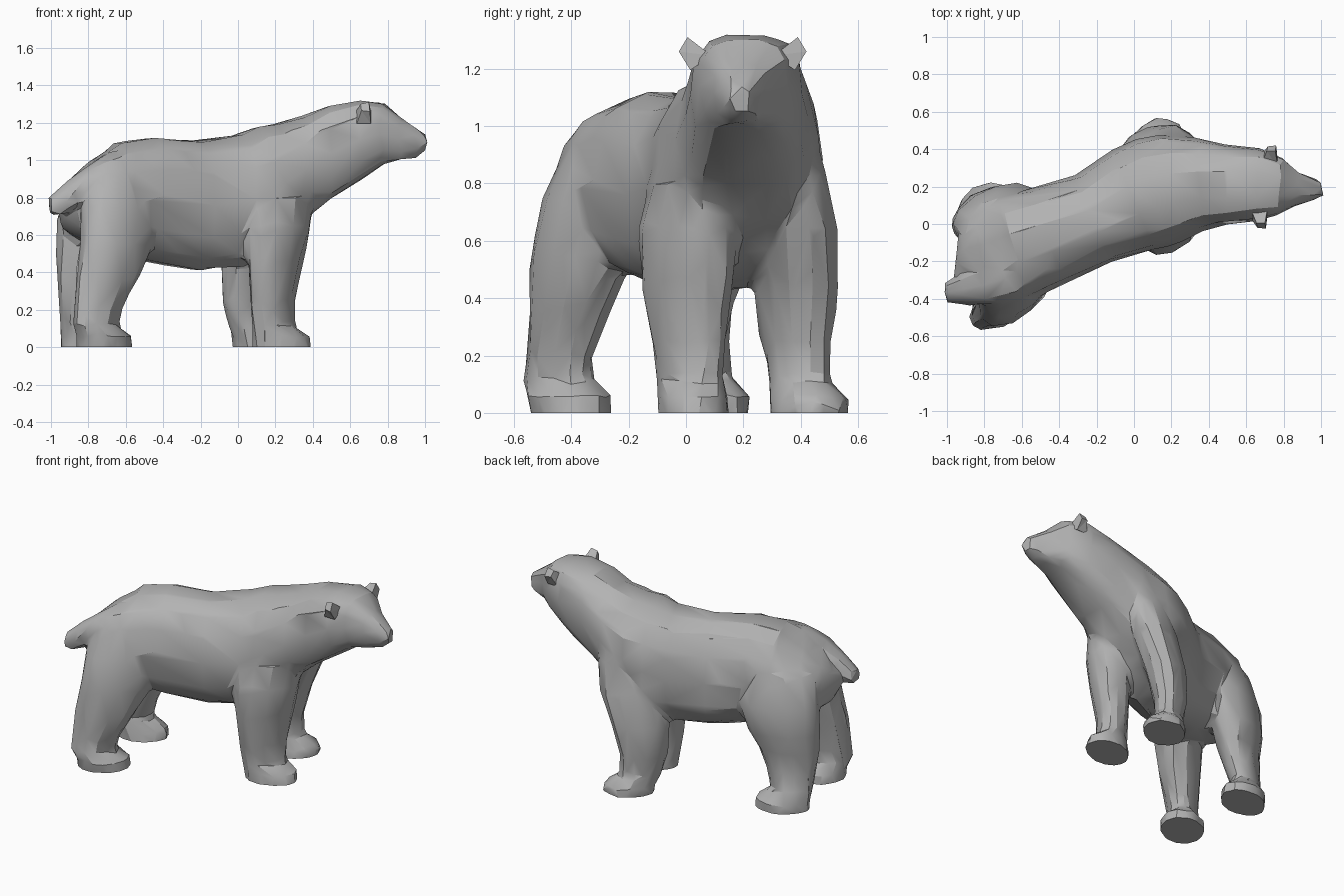
import bpy, bmesh, math, random
from mathutils import Vector

if "Cube" in bpy.data.objects:
    bpy.data.objects.remove(bpy.data.objects["Cube"])

random.seed(4)
fur = bpy.data.materials.new("grey_fur")
fur.diffuse_color = (0.45, 0.45, 0.45, 1)
fur.use_nodes = True
fur.node_tree.nodes["Principled BSDF"].inputs["Base Color"].default_value = fur.diffuse_color


def loft(bm, rings):
    """Skin a list of equal-length rings and cap both ends."""
    loops = [[bm.verts.new(p) for p in r] for r in rings]
    n = len(loops[0])
    for a, b in zip(loops, loops[1:]):
        for i in range(n):
            bm.faces.new((a[i], a[(i + 1) % n], b[(i + 1) % n], b[i]))
    bm.faces.new(loops[0][::-1])
    bm.faces.new(loops[-1])


def spine_rings(rows, n=14):
    """Rows of x, y, top z, bottom z, half width; rings turn with the path."""
    rings = []
    for i, (x, y, top, bot, w) in enumerate(rows):
        a, b = rows[max(i - 1, 0)], rows[min(i + 1, len(rows) - 1)]
        d = Vector((b[0] - a[0], b[1] - a[1])).normalized()
        power = 0.68 if x > 0.45 else 0.85      # the head is boxier than the torso
        ring = []
        for k in range(n):
            t = 2 * math.pi * k / n
            s = math.copysign(abs(math.cos(t)) ** power, math.cos(t)) * w
            h = math.copysign(abs(math.sin(t)) ** power, math.sin(t)) * (top - bot) / 2
            ring.append((x - d.y * s, y + d.x * s, (top + bot) / 2 + h))
        rings.append(ring)
    return rings


def leg_rings(rows, n=12):
    """Rows of z, back x, front x, y limits; ovals are turned along the body."""
    rings = []
    for z, x0, x1, y0, y1 in rows:
        turn = 0.22 if z < 0.1 else 0.4
        rings.append([((x0 + x1) / 2 + math.cos(2 * math.pi * k / n) * (x1 - x0) / 2,
                       (y0 + y1) / 2 + math.sin(2 * math.pi * k / n + turn) * (y1 - y0) / 2, z)
                      for k in range(n)])
    return rings


def make_object(name, bm):
    bmesh.ops.recalc_face_normals(bm, faces=bm.faces[:])
    me = bpy.data.meshes.new(name)
    bm.to_mesh(me)
    bm.free()
    me.materials.append(fur)
    ob = bpy.data.objects.new(name, me)
    bpy.context.collection.objects.link(ob)
    bpy.ops.object.select_all(action='DESELECT')
    ob.select_set(True)
    bpy.context.view_layer.objects.active = ob
    return ob


bm = bmesh.new()

# torso, neck, head and snout
loft(bm, spine_rings([
    (-0.95, -0.17, 0.84, 0.64, 0.11), (-0.82, -0.18, 0.98, 0.56, 0.23),
    (-0.64, -0.13, 1.095, 0.50, 0.29), (-0.47, -0.07, 1.13, 0.45, 0.27),
    (-0.22, 0.03, 1.11, 0.41, 0.25), (0.00, 0.13, 1.145, 0.43, 0.29),
    (0.10, 0.165, 1.185, 0.48, 0.30), (0.20, 0.19, 1.20, 0.54, 0.29),
    (0.35, 0.21, 1.24, 0.67, 0.25), (0.50, 0.215, 1.295, 0.79, 0.21),
    (0.66, 0.21, 1.325, 0.90, 0.195), (0.78, 0.20, 1.305, 0.98, 0.155),
    (0.87, 0.185, 1.235, 1.005, 0.09), (0.95, 0.185, 1.18, 1.015, 0.065),
    (1.01, 0.185, 1.14, 1.05, 0.035)]))

# tail, flowing out of the rump
loft(bm, spine_rings([
    (-0.54, -0.20, 1.09, 0.80, 0.13), (-0.68, -0.28, 1.045, 0.82, 0.13),
    (-0.81, -0.33, 0.97, 0.80, 0.105), (-0.92, -0.36, 0.89, 0.71, 0.08),
    (-1.01, -0.375, 0.80, 0.70, 0.055)], 8))

# right rear leg
loft(bm, leg_rings([
    (0.94, -0.78, -0.50, -0.42, -0.15), (0.75, -0.84, -0.43, -0.50, -0.14),
    (0.55, -0.85, -0.45, -0.54, -0.18), (0.35, -0.87, -0.54, -0.55, -0.27),
    (0.20, -0.88, -0.62, -0.56, -0.33), (0.12, -0.88, -0.64, -0.57, -0.33),
    (0.06, -0.87, -0.57, -0.56, -0.26), (-0.04, -0.87, -0.56, -0.54, -0.25)]))

# left rear leg
loft(bm, leg_rings([
    (0.88, -0.90, -0.56, -0.14, 0.16), (0.68, -0.97, -0.50, -0.12, 0.22),
    (0.50, -0.98, -0.55, -0.10, 0.21), (0.38, -0.97, -0.61, -0.09, 0.165),
    (0.25, -0.96, -0.67, -0.07, 0.15), (0.13, -0.95, -0.71, -0.05, 0.16),
    (0.06, -0.95, -0.62, -0.04, 0.225), (-0.04, -0.95, -0.61, -0.04, 0.22)]))

# right front leg
loft(bm, leg_rings([
    (0.88, 0.02, 0.40, -0.10, 0.16), (0.65, 0.02, 0.39, -0.165, 0.18),
    (0.45, 0.05, 0.345, -0.155, 0.17), (0.25, 0.06, 0.305, -0.125, 0.14),
    (0.12, 0.07, 0.30, -0.10, 0.13), (0.06, 0.07, 0.38, -0.10, 0.15),
    (-0.04, 0.07, 0.40, -0.10, 0.15)]))

# left front leg
loft(bm, leg_rings([
    (0.88, 0.02, 0.36, 0.25, 0.48), (0.65, -0.04, 0.32, 0.23, 0.525),
    (0.45, -0.09, 0.23, 0.235, 0.535), (0.25, -0.09, 0.17, 0.26, 0.51),
    (0.12, -0.05, 0.17, 0.29, 0.50), (0.05, -0.03, 0.27, 0.29, 0.57),
    (-0.04, -0.02, 0.27, 0.29, 0.56)]))

bear = make_object("bear_body", bm)

# fuse the parts into one faceted skin
m = bear.modifiers.new("fuse", 'REMESH')
m.mode, m.voxel_size = 'VOXEL', 0.02
m = bear.modifiers.new("soften", 'SMOOTH')
m.factor, m.iterations = 0.5, 5
m = bear.modifiers.new("facet", 'DECIMATE')
m.ratio = 0.035
for name in ("fuse", "soften", "facet"):
    bpy.ops.object.modifier_apply(modifier=name)

# uneven fur planes and flat soles
bm = bmesh.new()
bm.from_mesh(bear.data)
bm.normal_update()
for v in bm.verts:
    v.co += v.normal * random.uniform(-0.005, 0.007)
cut = bmesh.ops.bisect_plane(bm, geom=bm.verts[:] + bm.edges[:] + bm.faces[:],
                             plane_co=(0, 0, 0.002), plane_no=(0, 0, -1), clear_outer=True)
rim = [e for e in cut["geom_cut"] if isinstance(e, bmesh.types.BMEdge)]
bmesh.ops.holes_fill(bm, edges=rim, sides=0)
bmesh.ops.translate(bm, verts=bm.verts[:], vec=(0, 0, -0.002))
bmesh.ops.recalc_face_normals(bm, faces=bm.faces[:])
bm.to_mesh(bear.data)
bm.free()
bpy.ops.object.shade_smooth_by_angle(angle=math.radians(28))

# ears: small leaning wedges that narrow to a ridge
for name, x, y, side in (("right_ear", 0.67, 0.03, -1), ("left_ear", 0.725, 0.365, 1)):
    bm = bmesh.new()
    base = [(-0.05, -0.06, -0.01), (0.045, -0.06, -0.01), (0.04, 0.015, -0.06), (-0.035, 0.015, -0.06)]
    tip = [(-0.015, 0.025, 0.045), (0.03, 0.025, 0.055), (0.035, 0.055, 0.005), (-0.01, 0.05, 0.01)]
    loft(bm, [[(x + p[0], y + side * p[1], 1.255 + p[2]) for p in r] for r in (base, tip)])
    bmesh.ops.triangulate(bm, faces=bm.faces[:])
    make_object(name, bm)
